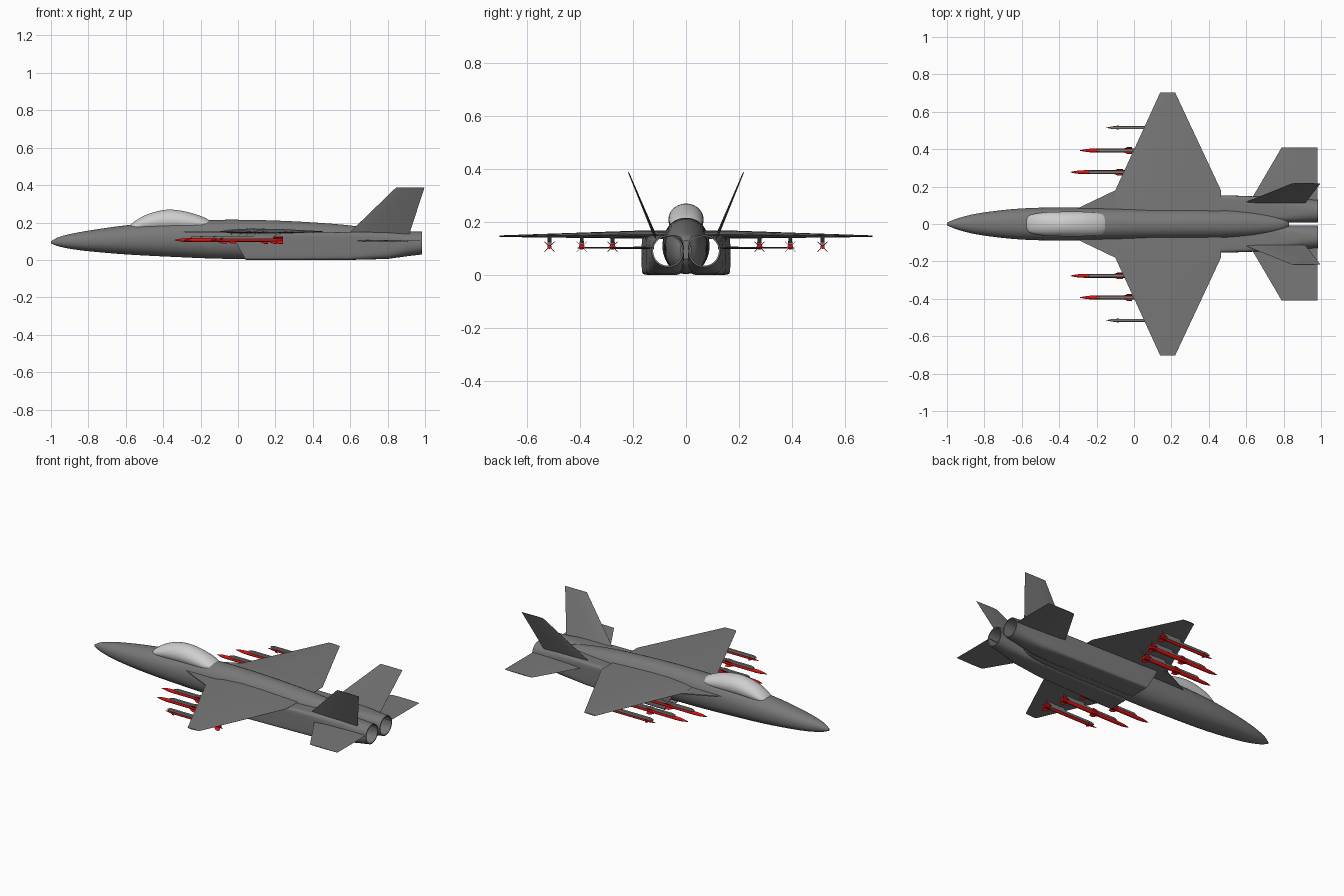
import bpy, bmesh, math
from mathutils import Vector

cube = bpy.data.objects.get("Cube")
if cube:
    bpy.data.objects.remove(cube, do_unlink=True)


def material(name, rgb, rough=0.6):
    m = bpy.data.materials.new(name)
    m.use_nodes = True
    m.diffuse_color = (*rgb, 1)
    bsdf = m.node_tree.nodes["Principled BSDF"]
    bsdf.inputs["Base Color"].default_value = (*rgb, 1)
    bsdf.inputs["Roughness"].default_value = rough
    return m


GREY = material("airframe grey", (0.19, 0.19, 0.19))
GLASS = material("canopy pale grey", (0.62, 0.62, 0.62))
RED = material("missile red", (0.7, 0.006, 0.006))


def finish(bm, name, mat, mirror=False, angle=35):
    bmesh.ops.recalc_face_normals(bm, faces=bm.faces)
    mesh = bpy.data.meshes.new(name)
    bm.to_mesh(mesh)
    bm.free()
    mesh.materials.append(mat)
    ob = bpy.data.objects.new(name, mesh)
    bpy.context.collection.objects.link(ob)
    bpy.ops.object.select_all(action='DESELECT')
    ob.select_set(True)
    bpy.context.view_layer.objects.active = ob
    bpy.ops.object.shade_smooth_by_angle(angle=math.radians(angle))
    if mirror:
        mod = ob.modifiers.new("Mirror", 'MIRROR')
        mod.use_axis = (False, True, False)
        mod.use_mirror_merge = False
    return ob


def loft(bm, rings, closed=False):
    """Skin a list of rings; cap the ends unless the sequence loops."""
    vs = [[bm.verts.new(p) for p in r] for r in rings]
    pairs = list(zip(vs, vs[1:])) + ([(vs[-1], vs[0])] if closed else [])
    for a, b in pairs:
        n = len(a)
        for i in range(n):
            j = (i + 1) % n
            bm.faces.new((a[i], a[j], b[j], b[i]))
    if not closed:
        bm.faces.new(vs[0])
        bm.faces.new(vs[-1])


def oval(x, y, z, hw, hh, power=2, n=32, shear=0):
    """Superellipse across the long axis, optionally raked."""
    pts = []
    for i in range(n):
        a = 2 * math.pi * (i + 0.5) / n
        c, s = math.cos(a), math.sin(a)
        dy = math.copysign(abs(c) ** (2 / power), c) * hw
        dz = math.copysign(abs(s) ** (2 / power), s) * hh
        pts.append((x - shear * dz, y + dy, z + dz))
    return pts


def body(stations, power=2):
    """Rings from (x, top, bottom, half width)."""
    return [oval(x, 0, (t + b) / 2, w, (t - b) / 2, power) for x, t, b, w in stations]


def smooth_stations(st, steps=4):
    """Catmull-Rom refinement of the station list."""
    st = [Vector(s) for s in st]
    out = []
    for i in range(len(st) - 1):
        p0, p1, p2, p3 = st[max(i - 1, 0)], st[i], st[i + 1], st[min(i + 2, len(st) - 1)]
        for k in range(steps):
            t = k / steps
            out.append(p1 + (p2 - p0) * (t / 2) + (p0 * 2 - p1 * 5 + p2 * 4 - p3) * (t * t / 2)
                       + (p1 * 3 - p0 - p2 * 3 + p3) * (t ** 3 / 2))
    return out + [st[-1]]


def foil(le, te, thick, normal):
    """Thin lens section between leading and trailing edge."""
    le, te, normal = Vector(le), Vector(te), Vector(normal).normalized()
    ts = [0, 0.1, 0.3, 0.55, 0.8, 1]
    shape = [0.04, 0.6, 1, 0.85, 0.45, 0.04]
    up = [le.lerp(te, t) + normal * thick * s / 2 for t, s in zip(ts, shape)]
    low = [le.lerp(te, t) - normal * thick * s / 2 for t, s in zip(ts, shape)]
    return up + low[::-1]


def surface(name, sections, normal):
    bm = bmesh.new()
    loft(bm, [foil(le, te, th, normal) for le, te, th in sections])
    return finish(bm, name, GREY, mirror=True, angle=25)


def plate(bm, pts, offset):
    """Flat plate: outline shifted both ways by an offset."""
    o = Vector(offset)
    loft(bm, [[Vector(p) + o for p in pts], [Vector(p) - o for p in pts]])


# Fuselage from nose to spine end
bm = bmesh.new()
loft(bm, body(smooth_stations([
    (-1, 0.1, 0.088, 0.006), (-0.95, 0.125, 0.07, 0.028), (-0.85, 0.148, 0.052, 0.054),
    (-0.7, 0.172, 0.037, 0.075), (-0.55, 0.19, 0.026, 0.086), (-0.35, 0.203, 0.016, 0.089),
    (-0.1, 0.215, 0.006, 0.087), (0.2, 0.211, 0.004, 0.084), (0.5, 0.194, 0.004, 0.08),
    (0.68, 0.174, 0.008, 0.068), (0.79, 0.153, 0.025, 0.048), (0.83, 0.13, 0.06, 0.02)]), 2.2))
finish(bm, "fuselage", GREY)

# Canopy
bm = bmesh.new()
loft(bm, body(smooth_stations([
    (-0.585, 0.178, 0.15, 0.03), (-0.55, 0.208, 0.15, 0.05), (-0.48, 0.246, 0.15, 0.062),
    (-0.38, 0.269, 0.15, 0.066), (-0.28, 0.259, 0.15, 0.066), (-0.19, 0.231, 0.15, 0.06),
    (-0.14, 0.205, 0.15, 0.045)])))
finish(bm, "canopy", GLASS)

# Open engine ducts: raked square intake blending to a round nozzle
ducts = [(0.0, 0.093, 0.0725, 0.074, 0.0725, 10, 0.57), (0.3, 0.088, 0.0725, 0.07, 0.0725, 10, 0),
         (0.6, 0.083, 0.0745, 0.067, 0.0745, 8, 0), (0.8, 0.074, 0.078, 0.066, 0.073, 4, 0),
         (0.9, 0.07, 0.085, 0.063, 0.066, 2.5, 0), (0.985, 0.069, 0.09, 0.061, 0.061, 2, 0)]
wall = 0.006
outer = [oval(x, y, z, w, h, p, 40, s) for x, y, z, w, h, p, s in ducts]
inner = [oval(x, y, z, w - wall, h - wall, p, 40, s) for x, y, z, w, h, p, s in ducts]
bm = bmesh.new()
loft(bm, outer + inner[::-1], closed=True)
finish(bm, "engine_ducts", GREY, mirror=True)

# Wings, tailplanes and canted fins
surface("wings", [((-0.1, 0.05, 0.152), (0.465, 0.05, 0.152), 0.032),
                  ((-0.1, 0.18, 0.152), (0.465, 0.18, 0.152), 0.03),
                  ((0.14, 0.703, 0.146), (0.22, 0.703, 0.146), 0.006)], (0, 0, 1))
surface("tailplanes", [((0.62, 0.12, 0.102), (0.982, 0.12, 0.102), 0.01),
                       ((0.79, 0.41, 0.102), (0.982, 0.41, 0.102), 0.004)], (0, 0, 1))
surface("tail_fins", [((0.585, 0.112, 0.135), (0.915, 0.112, 0.135), 0.012),
                      ((0.845, 0.217, 0.387), (0.997, 0.217, 0.387), 0.004)], (0, 0.25, -0.105))

# Leading edge root extensions
bm = bmesh.new()
plate(bm, [(-0.33, 0.07, 0.148), (-0.1, 0.18, 0.15), (0.0, 0.18, 0.15), (0.0, 0.05, 0.15),
           (-0.33, 0.05, 0.148)], (0, 0, 0.003))
finish(bm, "root_extensions", GREY, mirror=True)

# Underwing stores: (name, span position, nose x, length, rail setback, radius)
Z = 0.106
for name, y, nose, length, setback, r in [("inner", 0.277, -0.34, 0.5, 0.09, 0.011),
                                          ("middle", 0.393, -0.29, 0.5, 0.09, 0.011),
                                          ("outer", 0.515, -0.15, 0.39, 0.02, 0.008)]:
    tail = nose + length
    bm = bmesh.new()
    loft(bm, [oval(nose + dx, y, Z, r * f, r * f, 2, 12) for dx, f in
              [(0, 0.1), (0.02, 0.5), (0.045, 0.85), (0.075, 1), (length, 1)]])
    # Crossed fin sets: (start, root chord, span)
    front = (nose + 0.04, 0.03, 0.014) if name == "outer" else (nose + 0.21, 0.07, 0.025)
    for x, chord, span in [front, (tail - 0.06, 0.06, 0.027)]:
        for k in range(4):
            a = math.pi / 4 + k * math.pi / 2
            d = Vector((0, math.cos(a), math.sin(a)))
            side = Vector((0, -d.z, d.y)) * 0.001
            c = Vector((x, y, Z))
            along = Vector((chord, 0, 0))
            plate(bm, [c, c + along * 0.65 + d * span, c + along + d * span, c + along], side)
    finish(bm, name + "_missiles", RED, mirror=True)

    # Launch rail above the missile and pylon up to the wing
    bm = bmesh.new()
    loft(bm, [oval(x, y, Z + 0.014, w, h, 4, 12) for x, w, h in
              [(nose + setback, 0.004, 0.004), (nose + setback + 0.02, 0.0085, 0.009),
               (tail - 0.05, 0.0085, 0.009)]])
    start = 0.02 + (y - 0.277) * 0.35
    plate(bm, [(start, y, 0.15), (0.24, y, 0.15), (tail - 0.06, y, Z + 0.012),
               (start - 0.03, y, Z + 0.012)], (0, 0.007, 0))
    finish(bm, name + "_pylons", GREY, mirror=True)
